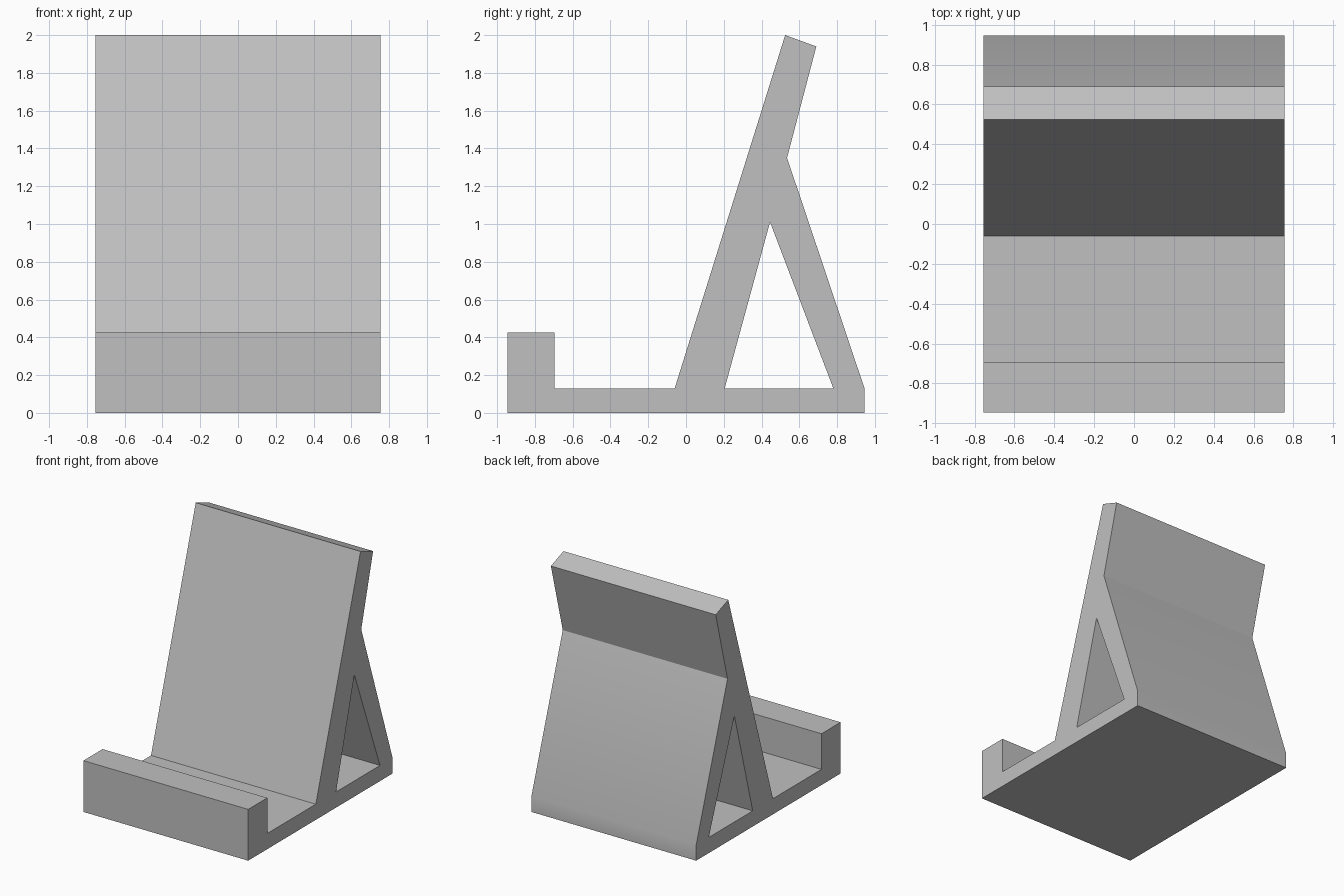
import bpy
import bmesh
import math

cube = bpy.data.objects.get("Cube")
if cube:
    bpy.data.objects.remove(cube, do_unlink=True)

HALF_WIDTH = 0.755

# Side profile (y, z): base, front lip, leaning back rest and rear leg
OUTLINE = [(-0.945, 0), (0.945, 0), (0.945, 0.13), (0.535, 1.35), (0.69, 1.94),
           (0.525, 2), (-0.06, 0.13), (-0.695, 0.13), (-0.695, 0.425), (-0.945, 0.425)]
# Triangular opening between back rest and rear leg
OPENING = [(0.205, 0.13), (0.78, 0.13), (0.445, 1.01)]


def add_loop(bm, points):
    verts = [bm.verts.new((-HALF_WIDTH, y, z)) for y, z in points]
    return [bm.edges.new((a, b)) for a, b in zip(verts, verts[1:] + verts[:1])]


# Fill the profile around the opening and extrude it across the width
bm = bmesh.new()
edges = add_loop(bm, OUTLINE) + add_loop(bm, OPENING)
bmesh.ops.triangle_fill(bm, edges=edges, use_beauty=True, normal=(-1, 0, 0))
result = bmesh.ops.extrude_face_region(bm, geom=bm.faces[:], use_keep_orig=True)
moved = [g for g in result["geom"] if isinstance(g, bmesh.types.BMVert)]
bmesh.ops.translate(bm, verts=moved, vec=(2 * HALF_WIDTH, 0, 0))
bmesh.ops.recalc_face_normals(bm, faces=bm.faces[:])

mesh = bpy.data.meshes.new("stand")
bm.to_mesh(mesh)
bm.free()
stand = bpy.data.objects.new("stand", mesh)
bpy.context.collection.objects.link(stand)

# Plain grey plastic
grey = bpy.data.materials.new("light grey")
grey.use_nodes = True
colour = (0.53, 0.53, 0.53, 1)
grey.diffuse_color = colour
grey.node_tree.nodes["Principled BSDF"].inputs["Base Color"].default_value = colour
mesh.materials.append(grey)

# Soft shading over the shallow bend at the foot of the rear leg
bpy.context.view_layer.objects.active = stand
stand.select_set(True)
bpy.ops.object.shade_smooth_by_angle(angle=math.radians(30))
